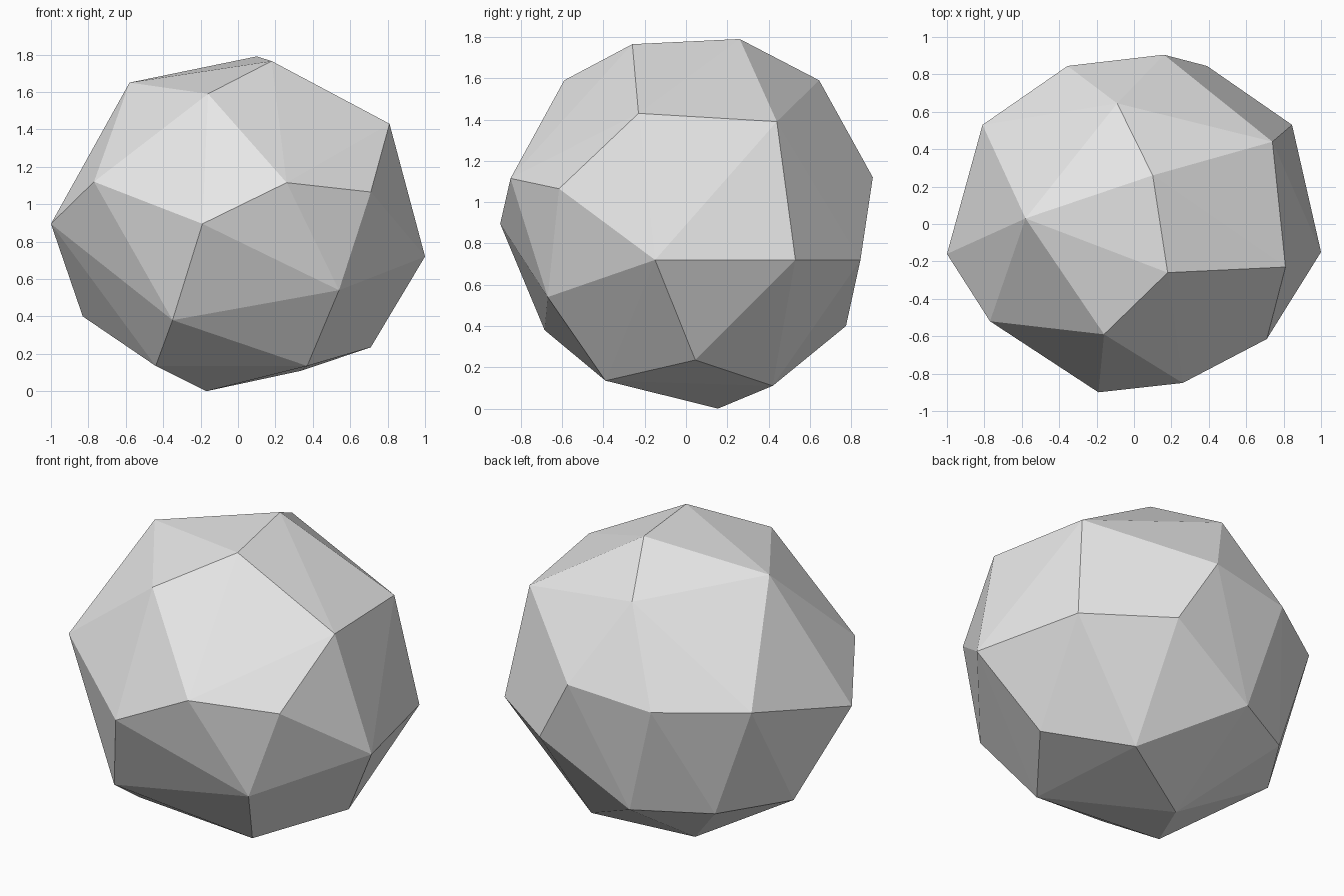
import bpy
import bmesh
from mathutils import Vector

# Remove the default object
default_cube = bpy.data.objects.get("Cube")
if default_cube:
    bpy.data.objects.remove(default_cube, do_unlink=True)


def make_material(name, grey):
    """One flat neutral colour for viewport and render."""
    material = bpy.data.materials.new(name)
    material.use_nodes = True
    colour = (grey, grey, grey, 1)
    material.diffuse_color = colour
    for node in material.node_tree.nodes:
        if node.type == "BSDF_PRINCIPLED":
            node.inputs["Base Color"].default_value = colour
    return material


def make_faceted_solid(name, corner_groups, material):
    """Wrap a flat-faced convex skin around the given corners (in hundredths)."""
    mesh = bpy.data.meshes.new(name)
    bm = bmesh.new()
    for group in corner_groups.values():
        for corner in group:
            bm.verts.new(Vector(corner) / 100)
    hull = bmesh.ops.convex_hull(bm, input=bm.verts[:])
    # Drop any corner that the skin does not use
    loose = [vert for vert in bm.verts if not vert.link_faces]
    bmesh.ops.delete(bm, geom=loose, context="VERTS")
    bmesh.ops.recalc_face_normals(bm, faces=bm.faces[:])
    for face in bm.faces:
        face.smooth = False
    bm.to_mesh(mesh)
    bm.free()
    mesh.materials.append(material)
    solid = bpy.data.objects.new(name, mesh)
    bpy.context.collection.objects.link(solid)
    return solid


# Corners of the boulder, ring by ring from the crown to the base
corners = {
    "crown": [(10, 26, 179), (18, -26, 176.5), (-58, 3, 165),
              (-16, -59, 159), (-9, 64.5, 159)],
    "shoulder": [(81, -23, 143), (74, 44, 139)],
    "upper_belt": [(-77, -52, 112), (26, -85, 111.5), (16, 90.5, 112),
                   (71, -61.5, 106.5), (-35.5, 84.5, 106.5), (-81, 53, 106.5)],
    "lower_belt": [(-100, -16, 89.5), (-19, -90, 89.5), (100, -15, 72),
                   (84.5, 53, 72), (39, 84.5, 72)],
    "underside": [(54, -67, 54), (-83, 15.5, 40), (-16.5, 77.5, 40),
                  (-58, 55, 40), (-35, -68.5, 38)],
    "base": [(71, 4.5, 23.5), (-44, -31, 13.5), (37, -39, 13.5),
             (34, 42, 11), (-17, 15.5, 0)],
}

stone_grey = make_material("stone_grey", 0.8)
boulder = make_faceted_solid("boulder", corners, stone_grey)
